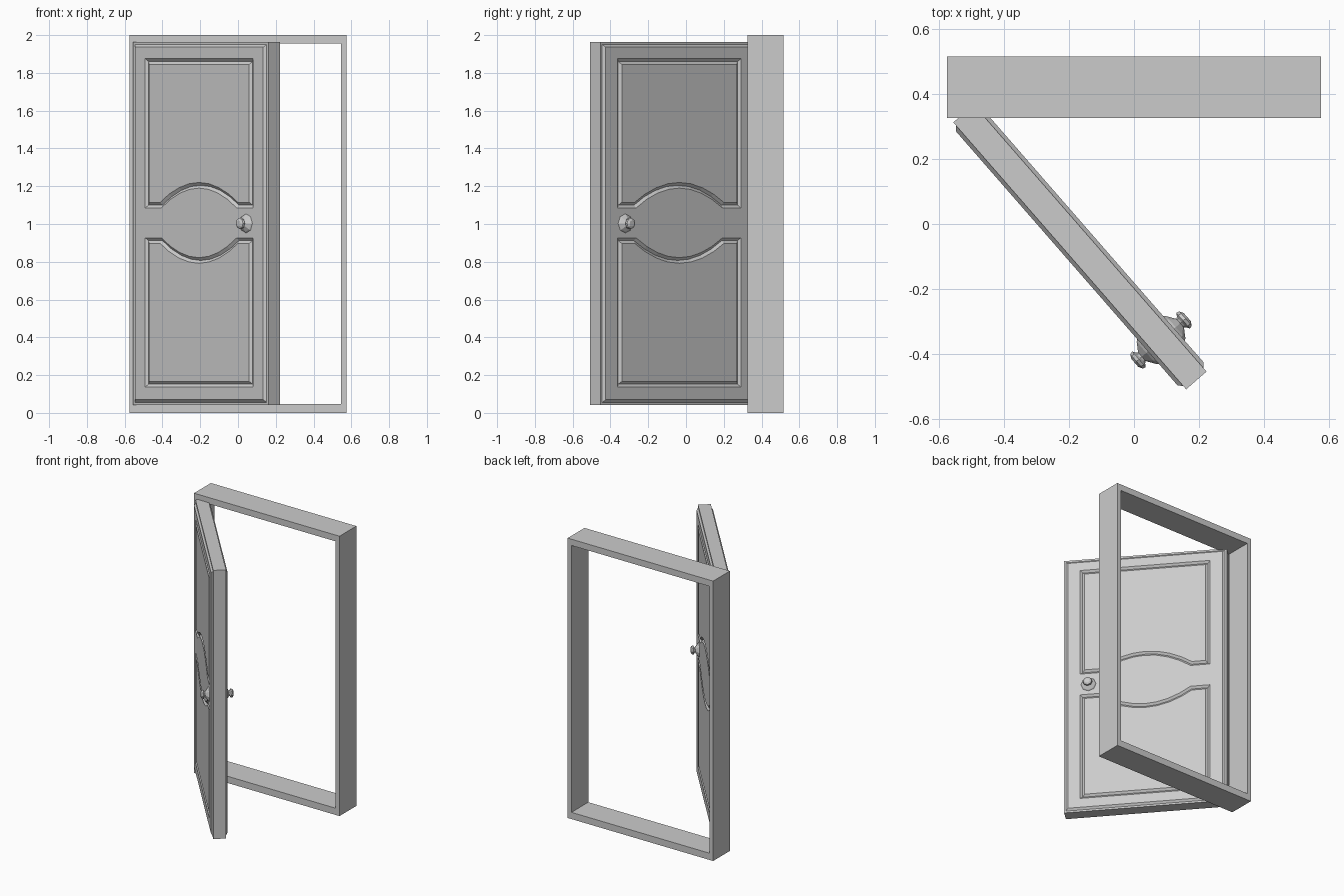
import bpy, bmesh, math
from mathutils import Vector, Matrix

if "Cube" in bpy.data.objects:
    bpy.data.objects.remove(bpy.data.objects["Cube"])

GREY = (0.6, 0.6, 0.6, 1)
paint = bpy.data.materials.new("grey paint")
paint.diffuse_color = GREY
paint.use_nodes = True
paint.node_tree.nodes["Principled BSDF"].inputs["Base Color"].default_value = GREY

WIDTH, THICK, BOTTOM, TOP = 1.088, 0.083, 0.043, 1.963
HALF, RAISE = WIDTH / 2, 0.012
# Door space: x along the leaf from its middle, y through its thickness
SWING = math.radians(-48.9)
MIDDLE = Vector((-0.555, 0.312, 0)) + Matrix.Rotation(SWING, 3, "Z") @ Vector((HALF, THICK / 2, 0))
PLACE = Matrix.Translation(MIDDLE) @ Matrix.Rotation(SWING, 4, "Z")


def finish(name, bm, matrix=Matrix()):
    bmesh.ops.recalc_face_normals(bm, faces=bm.faces)
    mesh = bpy.data.meshes.new(name)
    bm.to_mesh(mesh)
    bm.free()
    mesh.materials.append(paint)
    obj = bpy.data.objects.new(name, mesh)
    obj.matrix_world = matrix
    bpy.context.collection.objects.link(obj)
    return obj


def rect(x, z0, z1):
    return [Vector(p) for p in ((-x, z0), (x, z0), (x, z1), (-x, z1))]


def inset(points, d):
    """Mitred inward offset of a counter-clockwise outline."""
    result = []
    for i, p in enumerate(points):
        a = (p - points[i - 1]).normalized()
        b = (points[(i + 1) % len(points)] - p).normalized()
        na, nb = Vector((-a.y, a.x)), Vector((-b.y, b.x))
        result.append(p + (na + nb) * d / (1 + na.dot(nb)))
    return result


def ring(bm, points, depth):
    return [bm.verts.new((p.x, depth, p.y)) for p in points]


def bridge(bm, a, b):
    for i in range(len(a)):
        bm.faces.new((a[i - 1], a[i], b[i], b[i - 1]))


# Frame: square tube around the opening
bm = bmesh.new()
outer, inner = rect(0.575, 0, 2), rect(0.545, 0.048, 1.955)
loops = [ring(bm, pts, y) for pts, y in ((outer, 0.325), (outer, 0.515), (inner, 0.515), (inner, 0.325))]
for i in range(4):
    bridge(bm, loops[i - 1], loops[i])
finish("door_frame", bm)

# Panel outlines: the edge beside the lock is bowed around the middle
upper = [Vector((-0.434, 1.085))]
for i in range(9):
    t = i / 4 - 1
    upper.append(Vector((0.304 * t, 1.085 + 0.105 * (1 - t * t))))
upper += [Vector((0.434, 1.085)), Vector((0.434, 1.875)), Vector((-0.434, 1.875))]
lower = [Vector((p.x, 2.012 - p.y)) for p in reversed(upper)]

# Door leaf: bevelled raised faces with V grooves around both panels
bm = bmesh.new()
edge_rings = []
for side in (-1, 1):
    base, high = side * THICK / 2, side * (THICK / 2 + RAISE)
    outline = rect(HALF, BOTTOM, TOP)
    edge = ring(bm, outline, base)
    step = ring(bm, inset(outline, 0.013), base)
    rim = ring(bm, inset(outline, 0.027), high)
    bridge(bm, edge, step)
    bridge(bm, step, rim)
    edge_rings.append(edge)
    borders = [rim]
    for panel in (upper, lower):
        lip = ring(bm, panel, high)
        groove = ring(bm, inset(panel, 0.015), base)
        field = ring(bm, inset(panel, 0.03), high)
        bridge(bm, lip, groove)
        bridge(bm, groove, field)
        bm.faces.new(field)
        borders.append(lip)
    edges = [bm.edges.get((b[i - 1], b[i])) for b in borders for i in range(len(b))]
    bmesh.ops.triangle_fill(bm, edges=edges, use_beauty=True, normal=(0, side, 0))
bridge(bm, *edge_rings)
finish("door_leaf", bm, PLACE)

# Knobs: faceted turned profile on each side of the leaf
PROFILE = ((0.052, 0.052), (0.045, 0.06), (0.018, 0.078), (0.022, 0.084), (0.032, 0.09), (0.029, 0.1), (0.016, 0.107))
for name, side in (("front_knob", -1), ("back_knob", 1)):
    bm = bmesh.new()
    rings = []
    for r, d in PROFILE:
        pts = [Vector((0.379 + r * math.cos(k * math.tau / 8), 1.003 + r * math.sin(k * math.tau / 8))) for k in range(8)]
        rings.append(ring(bm, pts, side * d))
    for a, b in zip(rings, rings[1:]):
        bridge(bm, a, b)
    bm.faces.new(rings[0])
    bm.faces.new(rings[-1])
    finish(name, bm, PLACE)
